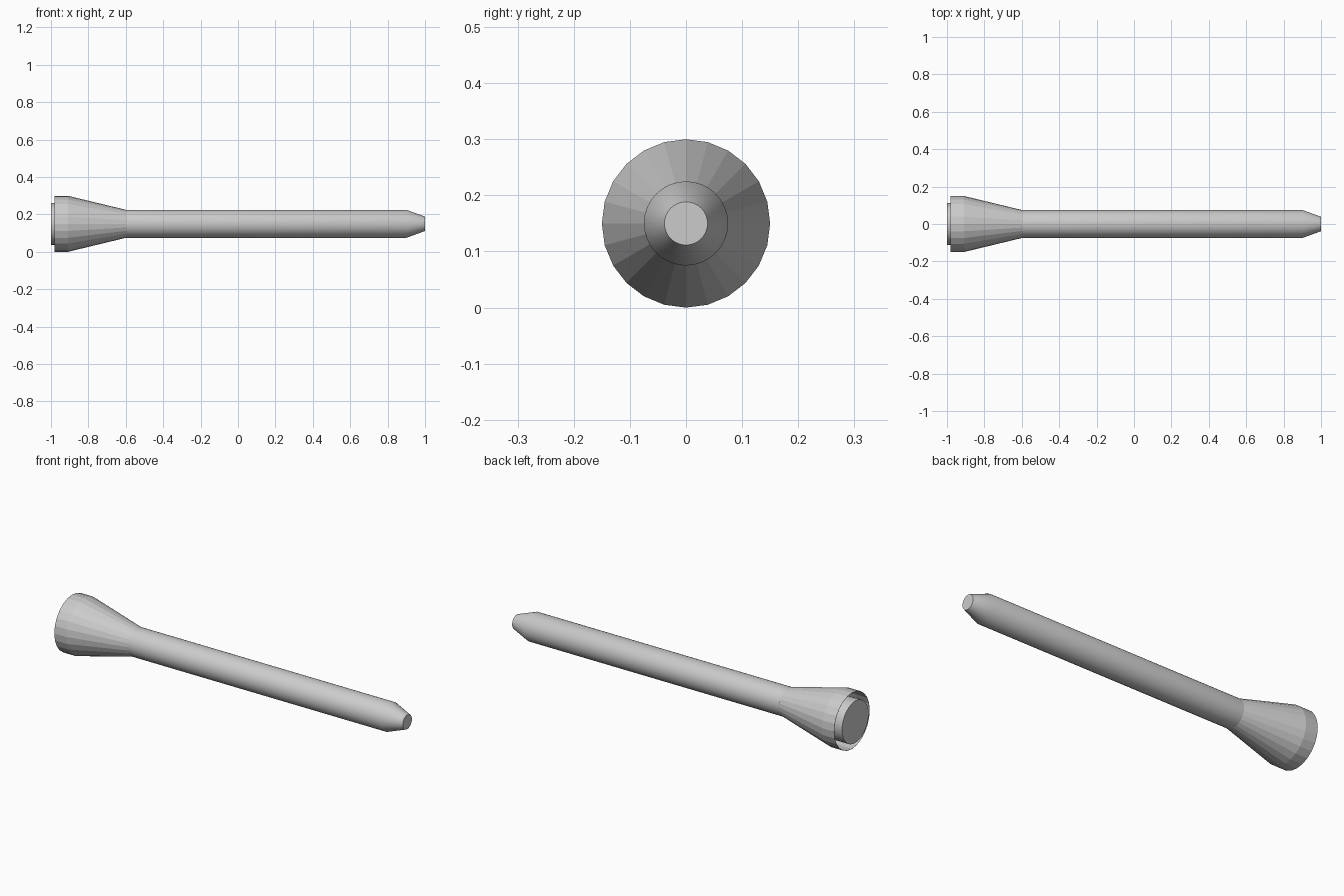
import bpy, bmesh, math

if "Cube" in bpy.data.objects:
    bpy.data.objects.remove(bpy.data.objects["Cube"])

AXIS_Z = 0.15


def turned(name, profile, sides, smooth=False, cap_start=False, cap_end=False):
    """Turn a list of (x, radius) points around the long axis."""
    bm = bmesh.new()
    rings = []
    for x, r in profile:
        ring = []
        for i in range(sides):
            a = 2 * math.pi * i / sides
            ring.append(bm.verts.new((x, r * math.sin(a), AXIS_Z + r * math.cos(a))))
        rings.append(ring)
    for a, b in zip(rings, rings[1:]):
        for i in range(sides):
            j = (i + 1) % sides
            bm.faces.new((a[i], a[j], b[j], b[i]))
    if cap_start:
        bm.faces.new(list(reversed(rings[0])))
    if cap_end:
        bm.faces.new(rings[-1])
    bmesh.ops.recalc_face_normals(bm, faces=bm.faces[:])
    mesh = bpy.data.meshes.new(name)
    bm.to_mesh(mesh)
    bm.free()
    obj = bpy.data.objects.new(name, mesh)
    bpy.context.collection.objects.link(obj)
    if smooth:
        bpy.ops.object.select_all(action='DESELECT')
        obj.select_set(True)
        bpy.context.view_layer.objects.active = obj
        bpy.ops.object.shade_smooth_by_angle(angle=math.radians(20))
    return obj


# Long round shaft with a tapered, flat-ended tip
turned("shaft", [(-0.6, 0.075), (0.9, 0.075), (1.0, 0.0385)], 32,
       smooth=True, cap_start=True, cap_end=True)

# Flared faceted head: thin open shell with a short straight rim
turned("flared_head", [(-0.6, 0.075), (-0.91, 0.15), (-0.98, 0.15),
                       (-0.98, 0.149), (-0.91, 0.149), (-0.6, 0.074)], 24)

# Round plug set inside the rim, standing slightly proud of it
turned("end_plug", [(-1.0, 0.112), (-0.88, 0.112)], 32,
       smooth=True, cap_start=True, cap_end=True)
